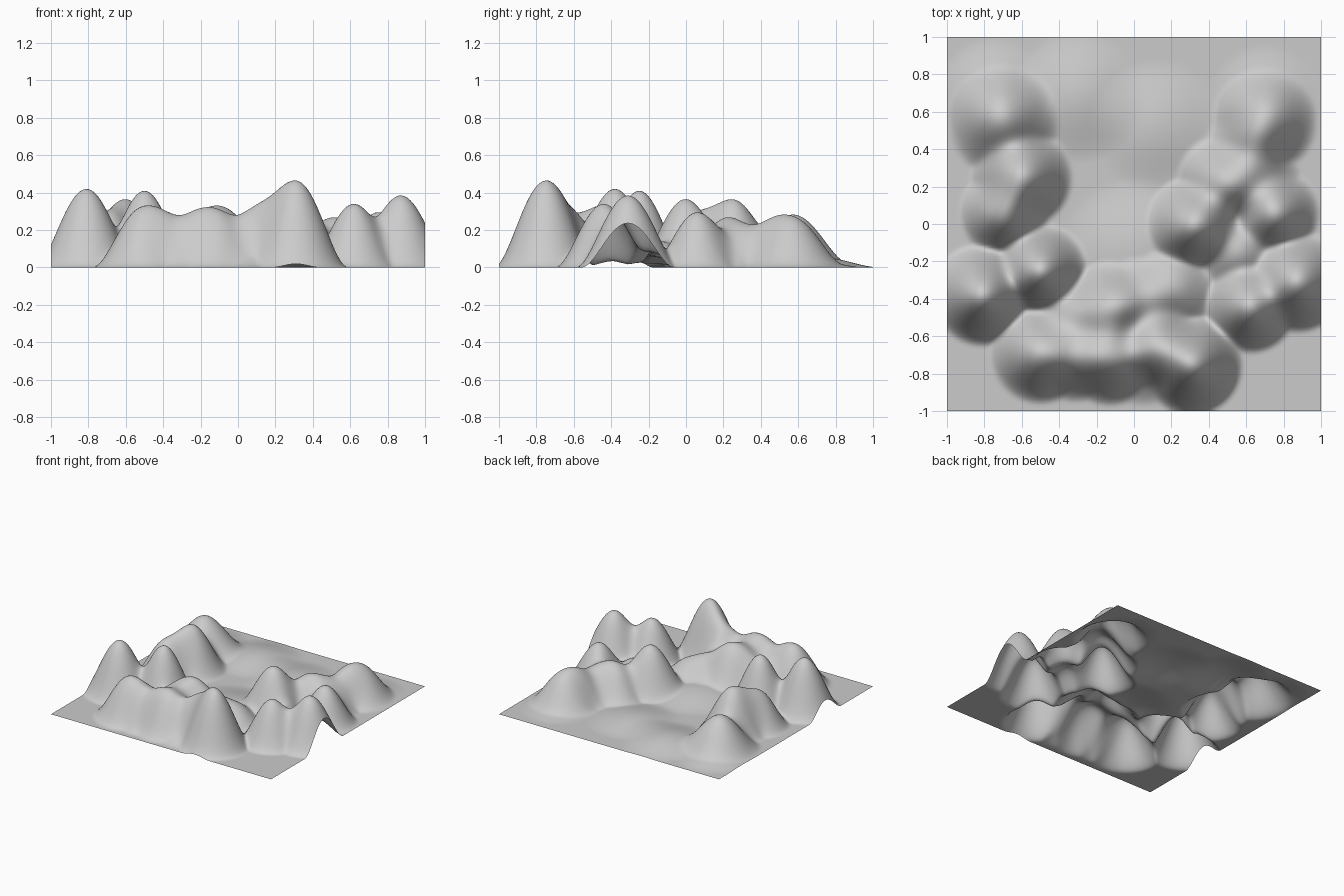
import bpy, bmesh, math

P = 2.0  # blend power: overlapping hills keep separate tops

# hill tops and saddles: x, y, height, footprint radius
HILLS = [
    (-0.50, -0.69, 0.33, 0.28), (-0.31, -0.70, 0.28, 0.26),
    (-0.13, -0.70, 0.32, 0.28), (0.05, -0.72, 0.28, 0.26),
    (0.13, -0.65, 0.35, 0.26), (0.31, -0.75, 0.465, 0.28),
    (-0.13, -0.58, 0.29, 0.25), (-0.13, -0.46, 0.33, 0.27),
    (0.21, -0.36, 0.17, 0.25), (0.04, -0.43, 0.24, 0.26),
    (-0.31, -0.50, 0.22, 0.25),
    (-0.81, -0.38, 0.42, 0.28), (-0.50, -0.25, 0.41, 0.26),
    (-0.69, 0.06, 0.30, 0.25), (-0.60, 0.25, 0.365, 0.28),
    (-0.70, 0.55, 0.28, 0.31),
    (0.62, -0.44, 0.34, 0.26), (0.87, -0.31, 0.385, 0.28),
    (0.75, 0.06, 0.295, 0.25), (0.33, 0.00, 0.365, 0.27),
    (0.49, 0.22, 0.265, 0.27), (0.70, 0.55, 0.28, 0.29),
    (0.63, 0.41, 0.24, 0.25), (0.65, 0.25, 0.22, 0.25),
    (0.55, -0.14, 0.14, 0.25),
]
# broad, low swells: x, y, height, radius
SWELLS = [
    (-0.30, 0.68, 0.06, 0.36), (0.12, 0.52, 0.05, 0.36),
    (-0.75, 0.70, 0.05, 0.30), (0.70, 0.66, 0.04, 0.30),
    (0.0, -0.15, 0.06, 0.40),
]


def falloff(dist, radius):
    return max(0.0, 1.0 - (dist / radius) ** 2) ** 2


def swell(x, y):
    return sum(h * falloff(math.hypot(x - a, y - b), r) for a, b, h, r in SWELLS)


# strength of every hill, relaxed until the blended heights are met
strength = [0.0] * len(HILLS)


def hills(x, y):
    return sum(s * falloff(math.hypot(x - a, y - b), r) ** P
               for s, (a, b, _, r) in zip(strength, HILLS))


for _ in range(80):
    for i, (x, y, h, _r) in enumerate(HILLS):
        goal = max(0.0, h - swell(x, y)) ** P
        strength[i] = max(0.0, strength[i] + 0.7 * (goal - hills(x, y)))

# terrain sheet
bm = bmesh.new()
bmesh.ops.create_grid(bm, x_segments=128, y_segments=128, size=1.0)
for v in bm.verts:
    x, y = v.co.x, v.co.y
    v.co.z = swell(x, y) + hills(x, y) ** (1 / P)
for f in bm.faces:
    f.smooth = True
mesh = bpy.data.meshes.new("terrain")
bm.to_mesh(mesh)
bm.free()
terrain = bpy.data.objects.new("terrain", mesh)
bpy.context.collection.objects.link(terrain)
